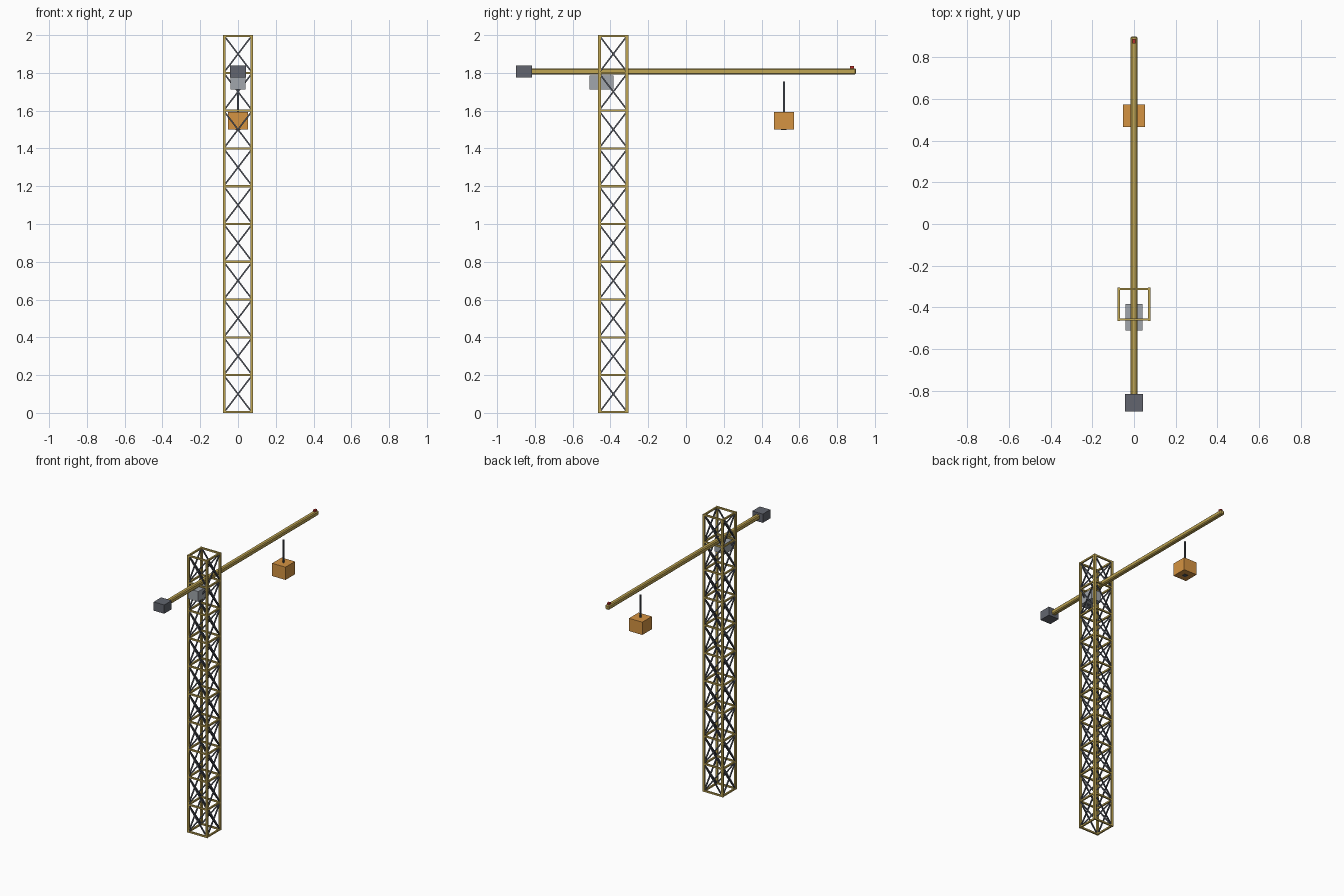
import bpy
from mathutils import Vector

if "Cube" in bpy.data.objects:
    bpy.data.objects.remove(bpy.data.objects["Cube"])


def material(name, r, g, b):
    m = bpy.data.materials.new(name)
    m.diffuse_color = tuple((c / 255) ** 2.2 for c in (r, g, b)) + (1,)
    m.use_nodes = True
    m.node_tree.nodes["Principled BSDF"].inputs["Base Color"].default_value = m.diffuse_color
    return m


GOLD = material("mustard steel", 190, 164, 84)
BRACE = material("dark brace steel", 82, 86, 95)
WEIGHT = material("counterweight grey", 98, 101, 110)
CAB = material("cab grey", 160, 165, 171)
CRATE = material("crate orange", 212, 146, 68)
RED = material("lamp red", 190, 50, 45)


def add_mesh(name, verts, faces, mat):
    me = bpy.data.meshes.new(name)
    me.from_pydata(verts, [], faces)
    me.materials.append(mat)
    ob = bpy.data.objects.new(name, me)
    bpy.context.collection.objects.link(ob)
    return ob


FACES = [(0, 3, 2, 1), (4, 5, 6, 7), (0, 1, 5, 4),
         (1, 2, 6, 5), (2, 3, 7, 6), (3, 0, 4, 7)]


def box(name, x, y, z, mat):
    """Box from (min, max) ranges."""
    verts = [(x[i], y[j], z[k]) for k in (0, 1)
             for i, j in ((0, 0), (1, 0), (1, 1), (0, 1))]
    return add_mesh(name, verts, FACES, mat)


def bars(name, segments, width, mat):
    """Square bars along each segment, joined in one object."""
    verts, faces = [], []
    for a, b in segments:
        a, b = Vector(a), Vector(b)
        d = (b - a).normalized()
        ref = Vector((0, 0, 1)) if abs(d.z) < 0.99 else Vector((0, 1, 0))
        u = ref.cross(d).normalized() * width / 2
        v = d.cross(u).normalized() * width / 2
        n = len(verts)
        for p in (a, b):
            verts += [p - u - v, p + u - v, p + u + v, p - u + v]
        faces += [tuple(n + i for i in f) for f in FACES]
    return add_mesh(name, verts, faces, mat)


# Lattice tower
CY, H, POST, RUNG = -0.385, 0.073, 0.014, 0.011
corners = [(-H, CY - H), (H, CY - H), (H, CY + H), (-H, CY + H)]
sides = [(corners[i], corners[(i + 1) % 4]) for i in range(4)]
bars("tower_posts", [((x, y, 0), (x, y, 2)) for x, y in corners], POST, GOLD)

rungs, braces = [], []
for level in range(11):
    z = min(max(level * 0.2, RUNG / 2), 2 - RUNG / 2)
    for a, b in sides:
        rungs.append(((*a, z), (*b, z)))
        if level < 10:
            lo, hi = level * 0.2 + 0.004, level * 0.2 + 0.196
            braces += [((*a, lo), (*b, hi)), ((*b, lo), (*a, hi))]
bars("tower_rungs", rungs, RUNG, GOLD)
bars("tower_braces", braces, 0.008, BRACE)

# Jib with chamfered long edges
jib = box("jib", (-0.016, 0.016), (-0.83, 0.90), (1.792, 1.824), GOLD)
bevel = jib.modifiers.new("chamfer", 'BEVEL')
bevel.width = 0.006
bevel.segments = 1

# Counterweight, cab and tip lamp
box("counterweight", (-0.042, 0.042), (-0.90, -0.815), (1.775, 1.838), WEIGHT)
box("cab", (-0.04, 0.04), (-0.51, -0.383), (1.712, 1.785), CAB)
box("tip_lamp", (-0.008, 0.008), (0.867, 0.889), (1.822, 1.836), RED)

# Hoist cable, hook and hanging crate
bars("hoist_cable", [((0, 0.518, 1.51), (0, 0.518, 1.755))], 0.01, BRACE)
box("hook_block", (-0.014, 0.014), (0.504, 0.532), (1.497, 1.52), BRACE)
box("crate", (-0.053, 0.053), (0.465, 0.573), (1.50, 1.592), CRATE)
